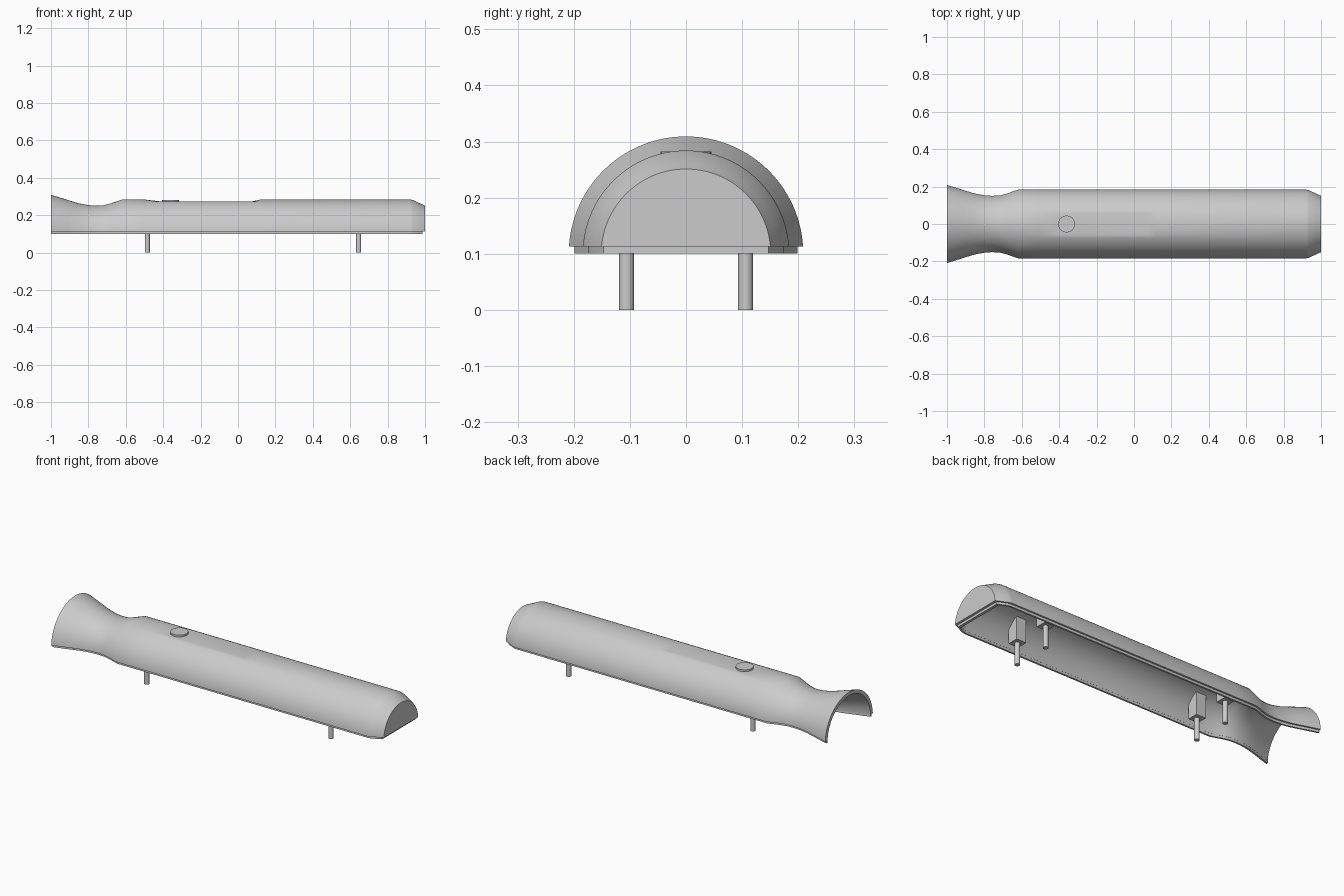
import bpy, bmesh, math
from mathutils import Matrix

old = bpy.data.objects.get("Cube")
if old:
    bpy.data.objects.remove(old, do_unlink=True)

AXIS, RIM, WALL, SEG = 0.1, 0.113, 0.02, 72

grey = bpy.data.materials.new("plain_grey")
grey.use_nodes = True
colour = (0.6, 0.6, 0.6, 1)
grey.diffuse_color = colour
grey.node_tree.nodes["Principled BSDF"].inputs["Base Color"].default_value = colour


def finish(name, bm, smooth=True):
    bmesh.ops.recalc_face_normals(bm, faces=bm.faces)
    mesh = bpy.data.meshes.new(name)
    bm.to_mesh(mesh)
    bm.free()
    mesh.materials.append(grey)
    obj = bpy.data.objects.new(name, mesh)
    bpy.context.collection.objects.link(obj)
    if smooth:
        bpy.ops.object.select_all(action='DESELECT')
        obj.select_set(True)
        bpy.context.view_layer.objects.active = obj
        bpy.ops.object.shade_smooth_by_angle(angle=math.radians(25))
    return obj


def interp(points, x):
    for (x0, v0), (x1, v1) in zip(points, points[1:]):
        if x <= x1:
            return v0 + (v1 - v0) * (x - x0) / (x1 - x0)
    return points[-1][1]


def loft(bm, sections):
    rings = [[bm.verts.new(p) for p in s] for s in sections]
    n = len(rings[0])
    for a, b in zip(rings, rings[1:]):
        for i in range(n):
            j = (i + 1) % n
            bm.faces.new((a[i], a[j], b[j], b[i]))
    return rings


def arc(x, r, low, top=9.0):
    start = math.asin((low - AXIS) / r)
    pts = []
    for i in range(SEG + 1):
        a = start + (math.pi - 2 * start) * i / SEG
        pts.append((x, r * math.cos(a), min(AXIS + r * math.sin(a), top)))
    return pts


# Body radius along the length, and height of the thumb recess
profile = [(-1, .209), (-.95, .194), (-.9, .178), (-.85, .163), (-.8, .154), (-.76, .151),
           (-.72, .153), (-.68, .163), (-.62, .184), (.92, .184), (.935, .181), (1, .151)]
recess = [(-.5, .284), (-.4, .272), (.07, .272), (.12, .284), (1, .284)]
stations = sorted({p[0] for p in profile} | {-.5, -.4, .07, .12, .975})

# Half shell with a closed end
bm = bmesh.new()
sections = []
for x in stations:
    r = interp(profile, x)
    top = interp(recess, x) if -.5 <= x <= .12 else 9
    sections.append(arc(x, r, RIM, top) + arc(x, r - WALL, RIM)[::-1])
rings = loft(bm, sections)
half = SEG + 1
for ring in (rings[0], rings[-1]):
    for i in range(SEG):
        bm.faces.new((ring[i], ring[i + 1], ring[-2 - i], ring[-1 - i]))
finish("half_shell", bm)

bm = bmesh.new()
plug = loft(bm, [arc(x, interp(profile, x) - .01, RIM) for x in (.975, 1)])
for ring in plug:
    bm.faces.new(ring)
finish("end_wall", bm)

# Stepped joining lip along both edges and across the closed end
for side, label in ((1, "left"), (-1, "right")):
    bm = bmesh.new()
    sections = []
    for x in [s for s in stations if s < .98] + [.987]:
        r = interp(profile, x)
        sections.append([(x, side * (r - d), z) for d, z in
                         ((.01, RIM), (.01, AXIS), (WALL, AXIS), (WALL, RIM))])
    for ring in loft(bm, sections)[::len(sections) - 1]:
        bm.faces.new(ring)
    finish(label + "_lip", bm)


def box(name, x0, x1, y0, y1, z0, z1):
    bm = bmesh.new()
    bmesh.ops.create_cube(bm, size=1)
    size = Matrix.Diagonal((x1 - x0, y1 - y0, z1 - z0, 1))
    place = Matrix.Translation(((x0 + x1) / 2, (y0 + y1) / 2, (z0 + z1) / 2))
    bm.transform(place @ size)
    return finish(name, bm, False)


box("end_lip", .972, .987, -.14, .14, AXIS, RIM)


def cylinder(name, x, y, r, z0, z1, sides=32):
    bm = bmesh.new()
    bmesh.ops.create_cone(bm, cap_ends=True, segments=sides, radius1=r, radius2=r, depth=z1 - z0)
    bm.transform(Matrix.Translation((x, y, (z0 + z1) / 2)))
    return finish(name, bm)


# Thumb button
cylinder("button", -.36, 0, .045, .26, .282, 48)

# Bosses rounded to the inner wall, each with a pin
for x, end in ((-.485, "rear"), (.645, "front")):
    for side, label in ((1, "left"), (-1, "right")):
        bm = bmesh.new()
        r = .184 - WALL / 2
        inner, outer, low = .075, .135, .12
        outline = [(inner, low), (outer, low)]
        for i in range(9):
            y = outer + (inner - outer) * i / 8
            outline.append((y, AXIS + math.sqrt(r * r - y * y)))
        rings = loft(bm, [[(x + dx, side * y, z) for y, z in outline] for dx in (-.03, .03)])
        for ring in rings:
            bm.faces.new(ring)
        finish(f"{end}_{label}_boss", bm)
        cylinder(f"{end}_{label}_pin", x, side * .106, .0135, 0, .14, 24)
